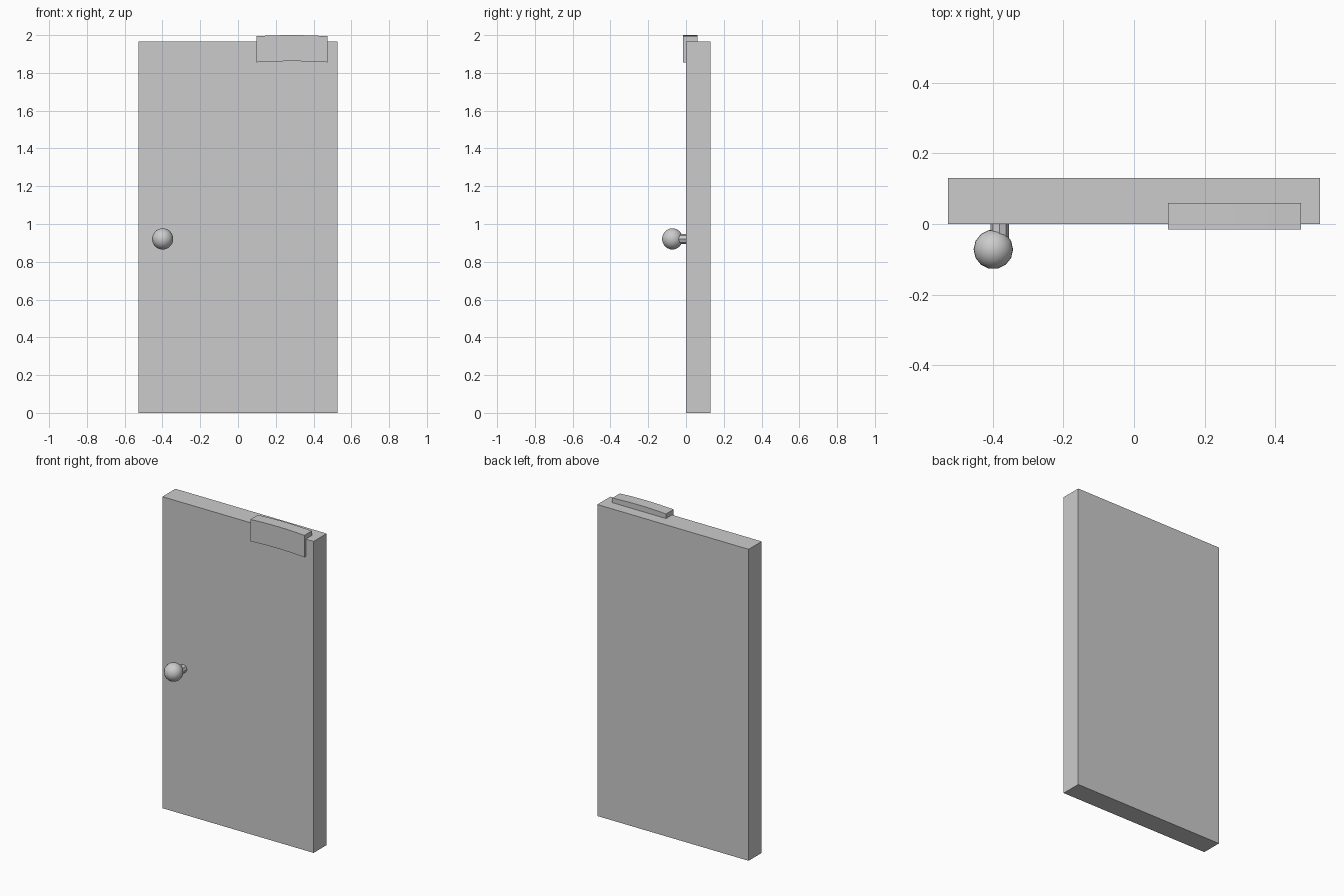
import bpy, bmesh, math
from mathutils import Vector, Matrix

if "Cube" in bpy.data.objects:
    bpy.data.objects.remove(bpy.data.objects["Cube"])


def finish(name, bm):
    bmesh.ops.recalc_face_normals(bm, faces=bm.faces)
    me = bpy.data.meshes.new(name)
    bm.to_mesh(me)
    bm.free()
    ob = bpy.data.objects.new(name, me)
    bpy.context.collection.objects.link(ob)
    return ob


def box(name, lo, hi):
    lo, hi = Vector(lo), Vector(hi)
    bm = bmesh.new()
    bmesh.ops.create_cube(bm, size=1)
    bmesh.ops.scale(bm, vec=hi - lo, verts=bm.verts)
    bmesh.ops.translate(bm, vec=(lo + hi) / 2, verts=bm.verts)
    return finish(name, bm)


# Door slab
box("door_panel", (-0.528, 0, 0), (0.528, 0.13, 1.965))

# Closer housing: gently arched block straddling the top edge
x0, x1, sag, n = 0.097, 0.473, 0.006, 8
xs = [x0 + (x1 - x0) * i / n for i in range(n + 1)]
arch = [sag * (1 - (2 * i / n - 1) ** 2) for i in range(n + 1)]
bm = bmesh.new()
outline = [(x, 1.994 + a) for x, a in zip(xs, arch)]
outline += [(x, 1.856 + a) for x, a in zip(reversed(xs), reversed(arch))]
face = bm.faces.new([bm.verts.new((x, -0.015, z)) for x, z in outline])
ext = bmesh.ops.extrude_face_region(bm, geom=[face], use_keep_orig=True)
bmesh.ops.translate(bm, vec=(0, 0.075, 0),
                    verts=[v for v in ext["geom"] if isinstance(v, bmesh.types.BMVert)])
finish("door_closer", bm)

# Knob stem, slightly off the knob centre
bm = bmesh.new()
bmesh.ops.create_cone(bm, cap_ends=True, segments=8, radius1=0.026, radius2=0.026, depth=0.07,
                      matrix=Matrix.Translation((-0.381, -0.035, 0.921)) @ Matrix.Rotation(math.pi / 2, 4, "X"))
finish("knob_stem", bm)

# Knob: half circle spun into a ball
bm = bmesh.new()
r, rings = 0.056, 14
pts = [bm.verts.new((r * math.sin(math.pi * i / rings), 0, r * math.cos(math.pi * i / rings)))
       for i in range(rings + 1)]
edges = [bm.edges.new(pair) for pair in zip(pts, pts[1:])]
bmesh.ops.spin(bm, geom=pts + edges, cent=(0, 0, 0), axis=(0, 0, 1),
               angle=2 * math.pi, steps=14, use_merge=False)
bmesh.ops.remove_doubles(bm, verts=bm.verts, dist=1e-4)
bmesh.ops.translate(bm, vec=(-0.399, -0.072, 0.921), verts=bm.verts)
knob = finish("door_knob", bm)
for p in knob.data.polygons:
    p.use_smooth = True
